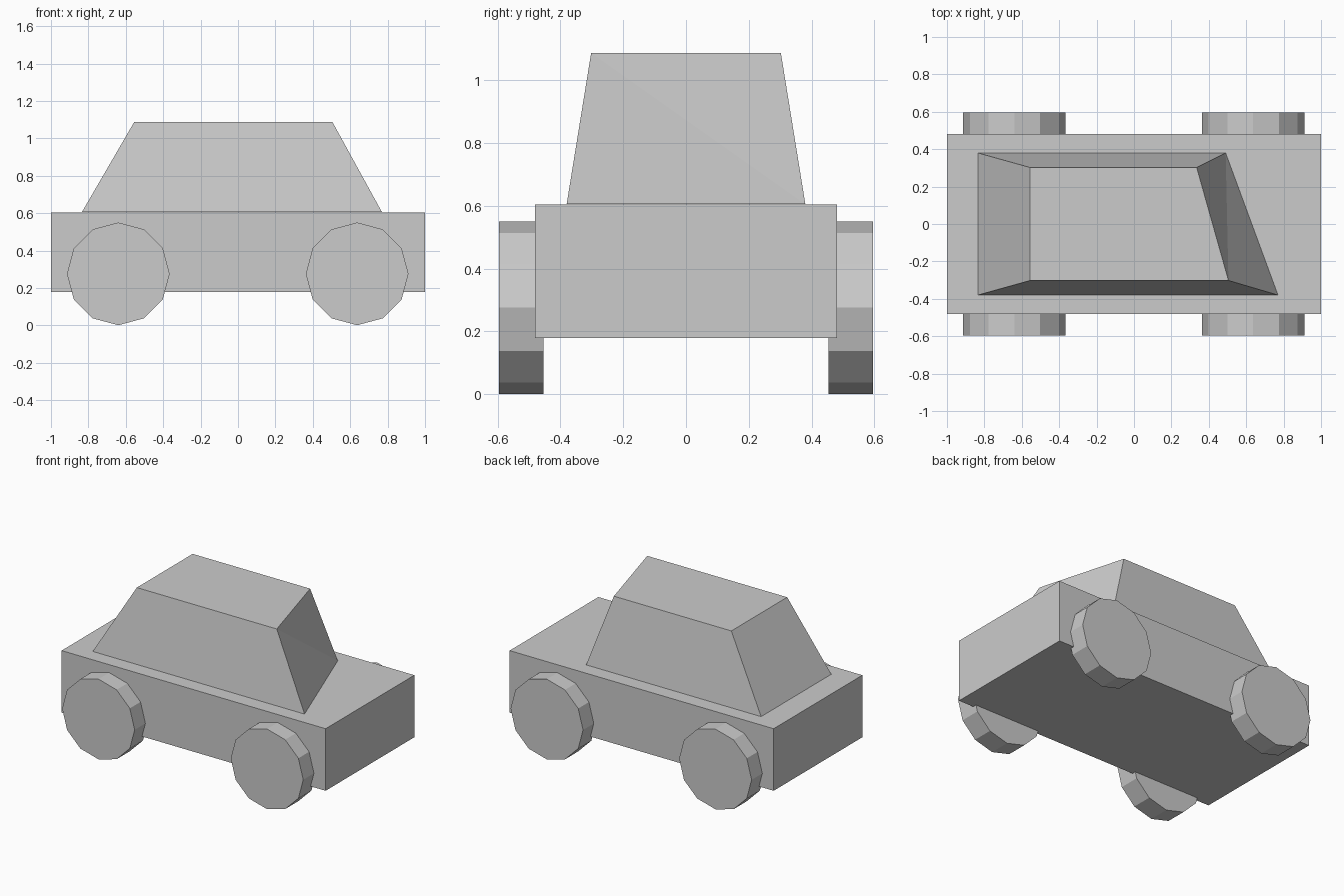
import bpy, bmesh, math

if "Cube" in bpy.data.objects:
    bpy.data.objects.remove(bpy.data.objects["Cube"])

def finish(name, bm):
    bmesh.ops.recalc_face_normals(bm, faces=bm.faces[:])
    mesh = bpy.data.meshes.new(name)
    bm.to_mesh(mesh)
    bm.free()
    obj = bpy.data.objects.new(name, mesh)
    bpy.context.collection.objects.link(obj)
    return obj

# Boxy lower body
bpy.ops.mesh.primitive_cube_add(size=1, location=(0, 0, 0.392))
body = bpy.context.object
body.name = "body"
body.scale = (2.0, 0.96, 0.425)

# Tapered cabin with a skewed windshield, corners ordered around each ring
bm = bmesh.new()
low = [bm.verts.new((x, y, 0.605)) for x, y in
       [(-0.835, -0.38), (0.77, -0.38), (0.49, 0.38), (-0.835, 0.38)]]
high = [bm.verts.new((x, y, 1.087)) for x, y in
        [(-0.555, -0.302), (0.505, -0.302), (0.335, 0.302), (-0.555, 0.302)]]
bm.faces.new(low)
bm.faces.new(high)
for i in (0, 2, 3):
    j = (i + 1) % 4
    bm.faces.new((low[i], low[j], high[j], high[i]))
# Windshield is slightly twisted, so split it along its crease
bm.faces.new((low[1], low[2], high[1]))
bm.faces.new((low[2], high[2], high[1]))
finish("cabin", bm)

# Four twelve-sided wheels
for x, end in ((0.637, "right"), (-0.64, "left")):
    for side, face in ((-1, "front"), (1, "back")):
        bpy.ops.mesh.primitive_cylinder_add(
            vertices=12, radius=0.2745, depth=0.142,
            location=(x, side * 0.525, 0.2755),
            rotation=(math.pi / 2, 0, 0))
        bpy.context.object.name = f"wheel_{face}_{end}"
